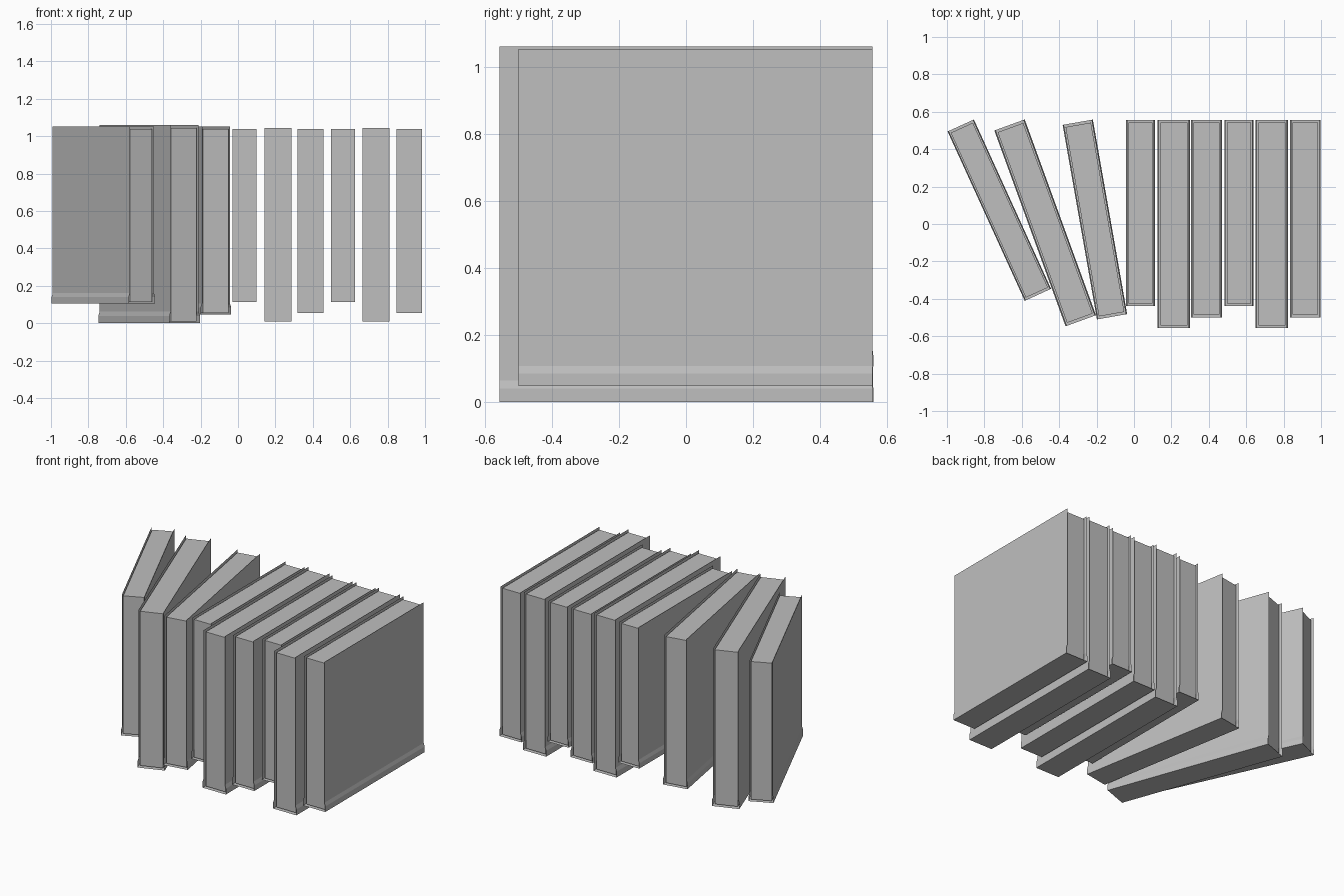
import bpy, bmesh
from math import radians

if "Cube" in bpy.data.objects:
    bpy.data.objects.remove(bpy.data.objects["Cube"], do_unlink=True)

grey = bpy.data.materials.new("plain_grey")
grey.use_nodes = True
GREY = (0.52, 0.52, 0.52, 1)
grey.diffuse_color = GREY
grey.node_tree.nodes["Principled BSDF"].inputs["Base Color"].default_value = GREY

# Full-size book, lying on its spine
DEPTH, HEIGHT = 1.114, 1.06
FOOT, BOARD = 0.0865, 0.079
PAGE_HALF, PAGE_TOP, PAGE_BASE, PAGE_INSET = 0.0725, 1.045, 0.008, 0.015
SIZES = {"large": (1.0, 0.0), "medium": (0.948, 0.047), "small": (0.893, 0.105)}


def finish(name, bm, x, y, z, scale, angle):
    mesh = bpy.data.meshes.new(name)
    bm.to_mesh(mesh)
    bm.free()
    mesh.materials.append(grey)
    obj = bpy.data.objects.new(name, mesh)
    bpy.context.collection.objects.link(obj)
    obj.location = (x, y, z)
    obj.scale = (scale,) * 3
    obj.rotation_euler.z = radians(angle)


def make_cover():
    # Thin sheet wrapped around the pages, flared beside the spine
    side = [(FOOT, 0), (FOOT, 0.039), (BOARD, 0.063), (BOARD, HEIGHT)]
    profile = [(-x, z) for x, z in reversed(side)] + side
    bm = bmesh.new()
    front, back = [[bm.verts.new((x, y, z)) for x, z in profile]
                   for y in (-DEPTH / 2, DEPTH / 2)]
    for i in range(len(profile) - 1):
        bm.faces.new((front[i], front[i + 1], back[i + 1], back[i]))
    return bm


def make_pages():
    # Solid page block set just inside the cover
    bm = bmesh.new()
    bmesh.ops.create_cube(bm, size=1)
    bmesh.ops.scale(bm, verts=bm.verts, vec=(
        2 * PAGE_HALF, DEPTH - 2 * PAGE_INSET, PAGE_TOP - PAGE_BASE))
    bmesh.ops.translate(bm, verts=bm.verts,
                        vec=(0, 0, (PAGE_TOP + PAGE_BASE) / 2))
    return bm


def add_book(number, size, x, y=None, angle=0):
    scale, z = SIZES[size]
    if y is None:  # upright books share one back line
        y = DEPTH / 2 * (1 - scale)
    finish(f"cover_{number}", make_cover(), x, y, z, scale, angle)
    finish(f"pages_{number}", make_pages(), x, y, z, scale, angle)


# Fanned books, then the straight row
books = [
    ("small", -0.72, 0.074, 24.5), ("large", -0.475, 0.006, 20),
    ("medium", -0.209, 0.024, 10),
    ("small", 0.035), ("large", 0.213), ("medium", 0.388),
    ("small", 0.561), ("large", 0.737), ("medium", 0.916),
]
for n, book in enumerate(books, 1):
    add_book(n, *book)
